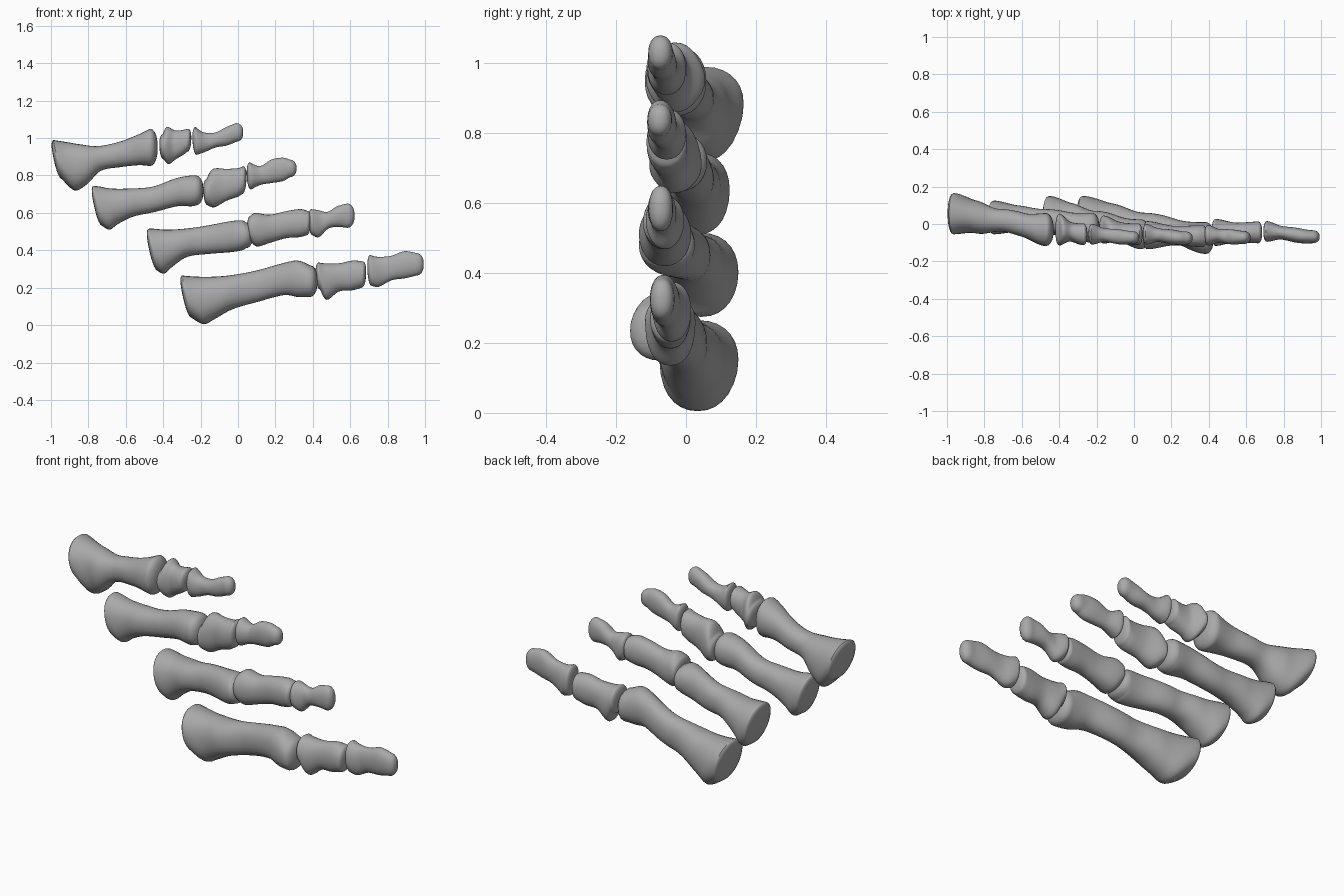
import bpy
import bmesh
import math
from mathutils import Vector

if "Cube" in bpy.data.objects:
    bpy.data.objects.remove(bpy.data.objects["Cube"], do_unlink=True)

SIDES = 28
STEPS = 5

bone_grey = bpy.data.materials.new("bone_grey")
bone_grey.use_nodes = True
colour = (0.4, 0.4, 0.4, 1)
bone_grey.diffuse_color = colour
bone_grey.node_tree.nodes["Principled BSDF"].inputs["Base Color"].default_value = colour


def catmull(a, b, c, d, t):
    """Smooth blend between b and c."""
    return 0.5 * (2 * b + (c - a) * t + (2 * a - 5 * b + 4 * c - d) * t * t
                  + (3 * b - a - 3 * c + d) * t ** 3)


def smooth_samples(points):
    padded = [points[0]] + points + [points[-1]]
    result = []
    for i in range(len(points) - 1):
        for s in range(STEPS):
            result.append(catmull(*padded[i:i + 4], s / STEPS))
    return result + [points[-1]]


def blend(values, t):
    """Piecewise smooth interpolation over evenly spaced values."""
    f = min(max(t, 0), 0.9999) * (len(values) - 1)
    i = int(f)
    u = f - i
    u = u * u * (3 - 2 * u)
    return values[i] * (1 - u) + values[i + 1] * u


def signed_power(value, power):
    return math.copysign(abs(value) ** power, value)


def bone(name, stations, middle, depth, tilt, bulge):
    """Loft rounded sections through (x, top, bottom) stations.
    middle: y of the axis, depth: half depths, tilt: lean of the end sections,
    bulge: how far each end domes out."""
    rows = smooth_samples([Vector(s) for s in stations])
    first, last = rows[0].x, rows[-1].x
    sections = []
    for row in rows:
        t = (row.x - first) / (last - first)
        sections.append((row.x, (row.y + row.z) / 2, (row.y - row.z) / 2,
                         blend(middle, t), blend(depth, t), blend(tilt, t)))

    # Domed ends made of shrinking copies of the end sections
    def dome(section, reach):
        x, z, h, y, d, k = section
        rings = []
        for angle in (20, 40, 58, 74, 85):
            a = math.radians(angle)
            size = math.cos(a) ** 0.8
            rings.append((x + reach * math.sin(a), z, h * size, y, d * size, k))
        return rings

    sections = (dome(sections[0], -bulge[0])[::-1] + sections
                + dome(sections[-1], bulge[1]))

    bm = bmesh.new()
    loops = []
    for x, z, h, y, d, k in sections:
        loop = []
        for i in range(SIDES):
            a = math.tau * i / SIDES
            up = signed_power(math.sin(a), 0.92) * h
            side = signed_power(math.cos(a), 0.92) * d
            loop.append(bm.verts.new((x + k * up, y + side, z + up)))
        loops.append(loop)
    for one, two in zip(loops, loops[1:]):
        for i in range(SIDES):
            j = (i + 1) % SIDES
            bm.faces.new((one[i], one[j], two[j], two[i]))
    bm.faces.new(loops[0])
    bm.faces.new(loops[-1])
    bmesh.ops.recalc_face_normals(bm, faces=bm.faces)
    mesh = bpy.data.meshes.new(name)
    bm.to_mesh(mesh)
    bm.free()
    mesh.materials.append(bone_grey)
    obj = bpy.data.objects.new(name, mesh)
    bpy.context.collection.objects.link(obj)
    bpy.ops.object.select_all(action="DESELECT")
    obj.select_set(True)
    bpy.context.view_layer.objects.active = obj
    bpy.ops.object.shade_smooth_by_angle(angle=math.radians(50))


def long_bone(name, stations, middle, base, head):
    bone(name + "_long_bone", stations, middle,
         (base, base * 0.8, 0.06, 0.065, head), (-0.22, -0.1, 0), (0.02, 0.04))


def middle_bone(name, stations, middle, base):
    bone(name + "_middle_bone", stations, middle,
         (base, 0.052, 0.058), (-0.05, 0.05), (0.02, 0.02))


def tip_bone(name, stations, middle):
    bone(name + "_tip_bone", stations, middle,
         (0.055, 0.036, 0.04, 0.035), (-0.05, 0), (0.018, 0.038))


# Top digit
long_bone("top", [(-.965, .99, .78), (-.90, .98, .72), (-.82, .965, .755), (-.74, .957, .825),
                  (-.63, .98, .845), (-.53, 1.02, .855), (-.47, 1.05, .85)],
          (.055, .02, -.03), .11, .088)
middle_bone("top", [(-.40, 1.02, .885), (-.375, 1.06, .86), (-.335, 1.04, .885),
                    (-.29, 1.045, .91), (-.27, 1.05, .925)], (-.03, -.055), .085)
tip_bone("top", [(-.225, 1.06, .91), (-.18, 1.03, .925), (-.12, 1.03, .95),
                 (-.06, 1.06, .96), (-.01, 1.08, .98)], (-.055, -.073))

# Upper middle digit
long_bone("upper", [(-.75, .745, .53), (-.71, .74, .51), (-.66, .73, .54), (-.57, .73, .58),
                    (-.45, .74, .605), (-.33, .785, .635), (-.25, .80, .635), (-.225, .80, .64)],
          (.035, .02, -.02), .09, .08)
middle_bone("upper", [(-.165, .78, .64), (-.13, .835, .63), (-.06, .835, .665),
                      (.0, .84, .685), (.025, .85, .70)], (-.03, -.055), .075)
tip_bone("upper", [(.065, .87, .725), (.12, .85, .75), (.18, .885, .76),
                   (.24, .895, .77), (.275, .885, .79)], (-.055, -.075))

# Lower middle digit
long_bone("lower", [(-.455, .515, .29), (-.42, .515, .275), (-.365, .51, .315),
                    (-.28, .515, .365), (-.17, .53, .38), (-.04, .555, .39),
                    (.02, .56, .40), (.04, .55, .41)], (.045, .01, -.055), .105, .08)
middle_bone("lower", [(.07, .585, .44), (.10, .60, .42), (.17, .59, .44),
                      (.26, .61, .465), (.33, .62, .47), (.37, .61, .48)], (-.06, -.065), .075)
tip_bone("lower", [(.395, .62, .48), (.43, .615, .47), (.48, .605, .515),
                   (.53, .635, .525), (.585, .65, .52)], (-.06, -.072))

# Bottom digit
long_bone("bottom", [(-.275, .265, .04), (-.21, .26, .005), (-.14, .258, .035),
                     (-.04, .265, .085), (.1, .29, .125), (.24, .33, .16),
                     (.32, .345, .15), (.385, .32, .15)], (.037, .0, -.075), .113, .085)
middle_bone("bottom", [(.435, .335, .19), (.47, .33, .135), (.54, .33, .18),
                       (.61, .345, .185), (.665, .34, .20)], (-.045, -.045), .072)
tip_bone("bottom", [(.71, .375, .21), (.75, .365, .205), (.82, .37, .24),
                    (.89, .395, .25), (.955, .385, .265)], (-.04, -.068))
